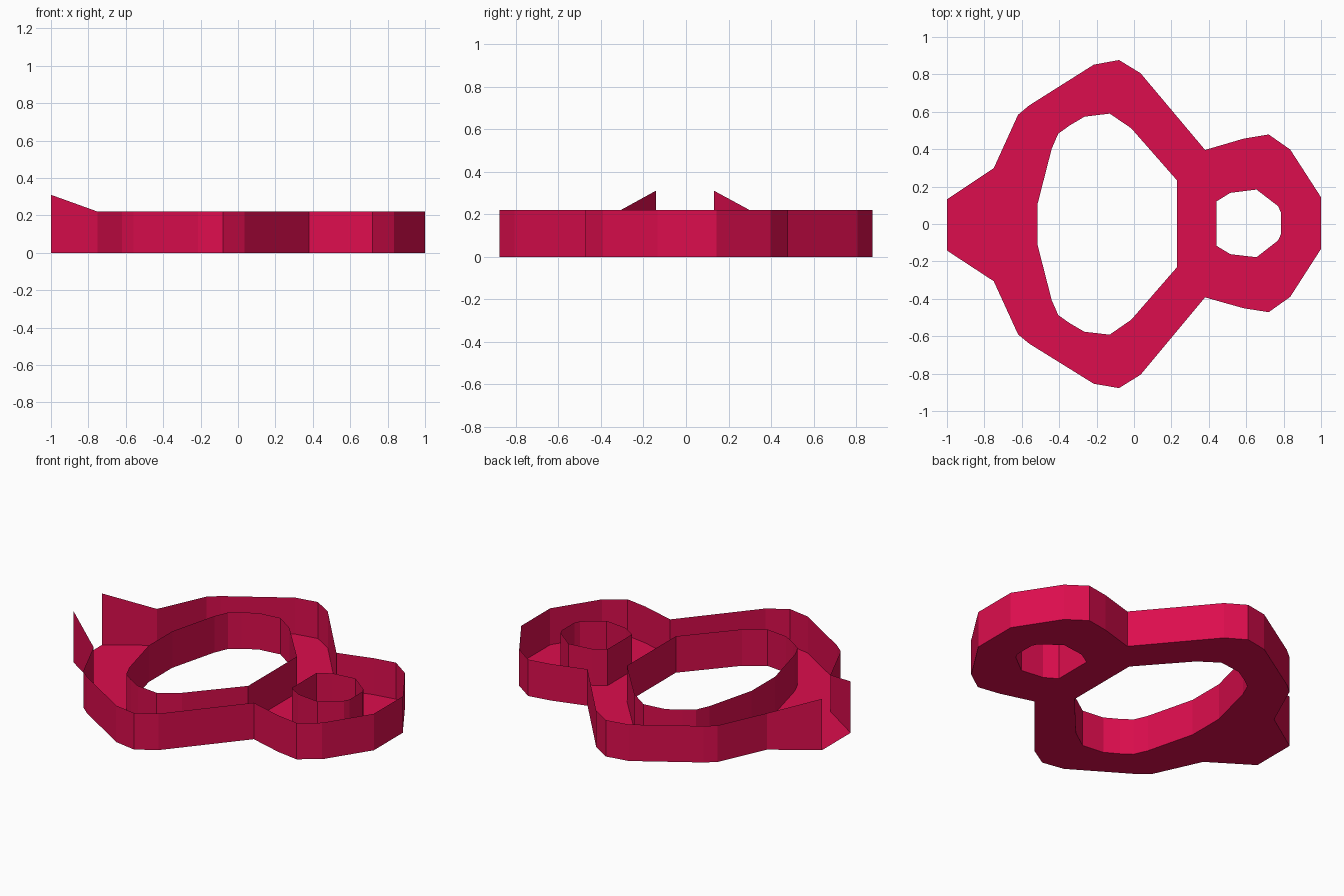
import bpy, bmesh

if "Cube" in bpy.data.objects:
    bpy.data.objects.remove(bpy.data.objects["Cube"])

H = 0.22        # wall height
TIP_H = 0.31    # raised wall height at the open spout

# Half outlines (y >= 0), left to right
OUTER = [(-1, .137), (-.75, .302), (-.62, .587), (-.56, .637), (-.215, .853), (-.08, .877),
         (.035, .806), (.38, .394), (.585, .453), (.72, .475), (.835, .394), (1, .138)]
LARGE = [(-.515, .112), (-.44, .405), (-.405, .485), (-.345, .528), (-.265, .575),
         (-.13, .591), (-.015, .512), (.23, .232)]
SMALL = [(.44, .118), (.515, .164), (.655, .181), (.77, .092), (.785, .06), (.785, .055)][:5]

mat = bpy.data.materials.new("crimson")
mat.diffuse_color = (0.72, 0.004, 0.075, 1)
mat.use_nodes = True
mat.node_tree.nodes["Principled BSDF"].inputs["Base Color"].default_value = mat.diffuse_color


def skew(x, y, z=0):
    # the plan is very slightly sheared
    return (x, y + 0.005 * x, z)


def full(half):
    # half outline followed by its mirror image
    return half + [(x, -y) for x, y in reversed(half)]


def finish(name, bm):
    mesh = bpy.data.meshes.new(name)
    bm.to_mesh(mesh)
    bm.free()
    mesh.materials.append(mat)
    bpy.context.collection.objects.link(bpy.data.objects.new(name, mesh))


def wall(name, half, closed=True, inward=False):
    bm = bmesh.new()
    pts = full(half)
    low = [bm.verts.new(skew(x, y)) for x, y in pts]
    top = [bm.verts.new(skew(x, y, TIP_H if x == -1 else H)) for x, y in pts]
    n = len(pts)
    for i in range(n if closed else n - 1):
        j = (i + 1) % n
        f = bm.faces.new((low[i], top[i], top[j], low[j]))
        if not inward:
            f.normal_flip()
    finish(name, bm)


# Thin upright walls: the outer one is open at the left spout
wall("outer_wall", OUTER, closed=False)
wall("large_hole_wall", LARGE, inward=True)
wall("small_hole_wall", SMALL, inward=True)

# Flat floor with both holes, made of two mirrored halves
bm = bmesh.new()
half = ([(-1, 0)] + OUTER + [(1, 0), (SMALL[-1][0], 0)] + SMALL[::-1] +
        [(SMALL[0][0], 0), (LARGE[-1][0], 0)] + LARGE[::-1] + [(LARGE[0][0], 0)])
for s in (1, -1):
    f = bm.faces.new([bm.verts.new(skew(x, s * y)) for x, y in half])
    f.normal_update()
    if f.normal.z < 0:
        f.normal_flip()
bmesh.ops.remove_doubles(bm, verts=bm.verts, dist=1e-5)
bmesh.ops.triangulate(bm, faces=bm.faces)
finish("floor", bm)
